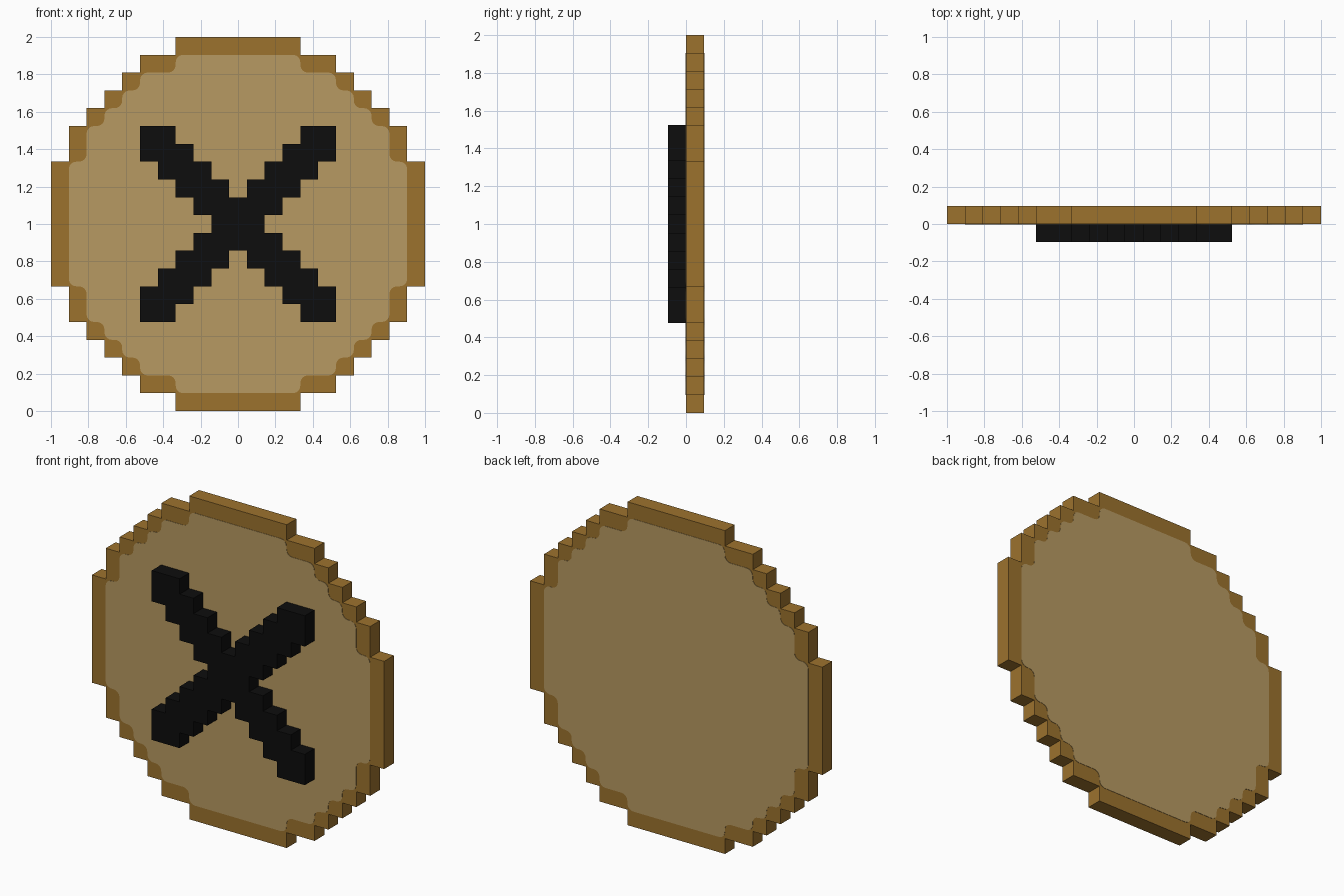
import bpy
import bmesh

cube = bpy.data.objects.get("Cube")
if cube:
    bpy.data.objects.remove(cube, do_unlink=True)

CELL = 2 / 21      # one square of the stepped design
SKIN = 0.002       # thickness of the painted centre faces


def material(name, rgb):
    mat = bpy.data.materials.new(name)
    mat.use_nodes = True
    mat.diffuse_color = (*rgb, 1)
    bsdf = mat.node_tree.nodes["Principled BSDF"]
    bsdf.inputs["Base Color"].default_value = (*rgb, 1)
    bsdf.inputs["Roughness"].default_value = 0.9
    return mat


def stepped_slab(name, cells, y0, y1, mat, rounding=0):
    """Merge square cells into one stepped outline and extrude it along y."""
    bm = bmesh.new()
    for i, k in cells:
        corners = [(-.5, -.5), (.5, -.5), (.5, .5), (-.5, .5)]
        bm.faces.new([bm.verts.new(((i + a) * CELL, y0, 1 + (k + b) * CELL))
                      for a, b in corners])
    bmesh.ops.remove_doubles(bm, verts=bm.verts[:], dist=CELL / 10)
    bmesh.ops.dissolve_limit(bm, angle_limit=0.01, verts=bm.verts[:], edges=bm.edges[:])
    if rounding:
        bmesh.ops.bevel(bm, geom=bm.verts[:], offset=rounding, segments=4,
                        profile=0.5, affect='VERTICES')
    out = bmesh.ops.extrude_face_region(bm, geom=bm.faces[:], use_keep_orig=True)
    moved = [g for g in out["geom"] if isinstance(g, bmesh.types.BMVert)]
    bmesh.ops.translate(bm, verts=moved, vec=(0, y1 - y0, 0))
    bmesh.ops.recalc_face_normals(bm, faces=bm.faces[:])
    mesh = bpy.data.meshes.new(name)
    bm.to_mesh(mesh)
    bm.free()
    mesh.materials.append(mat)
    obj = bpy.data.objects.new(name, mesh)
    bpy.context.scene.collection.objects.link(obj)
    return obj


rim_brown = material("rim brown", (0.335, 0.170, 0.027))
face_tan = material("face tan", (0.477, 0.323, 0.122))
cross_black = material("cross black", (0.004, 0.004, 0.004))

# Stepped disc: reach of each row to either side, from the middle row outward
reach = [10, 10, 10, 10, 9, 9, 8, 7, 6, 5, 3]
disc = {(i, k) for k in range(-10, 11)
        for i in range(-reach[abs(k)], reach[abs(k)] + 1)}
stepped_slab("coin_disc", disc, 0, CELL, rim_brown)

# Lighter centre on both sides, one cell in from the edge
centre = {(i, k) for i, k in disc
          if {(i + 1, k), (i - 1, k), (i, k + 1), (i, k - 1)} <= disc}
stepped_slab("front_face", centre, -SKIN, SKIN, face_tan, 0.04)
stepped_slab("back_face", centre, CELL - SKIN, CELL + SKIN, face_tan, 0.04)

# Raised diagonal cross, three cells wide, trimmed square at its ends
cross = {(i, k) for i in range(-5, 6) for k in range(-5, 6)
         if abs(abs(i) - abs(k)) <= 1}
stepped_slab("raised_cross", cross, -CELL, 0, cross_black)
